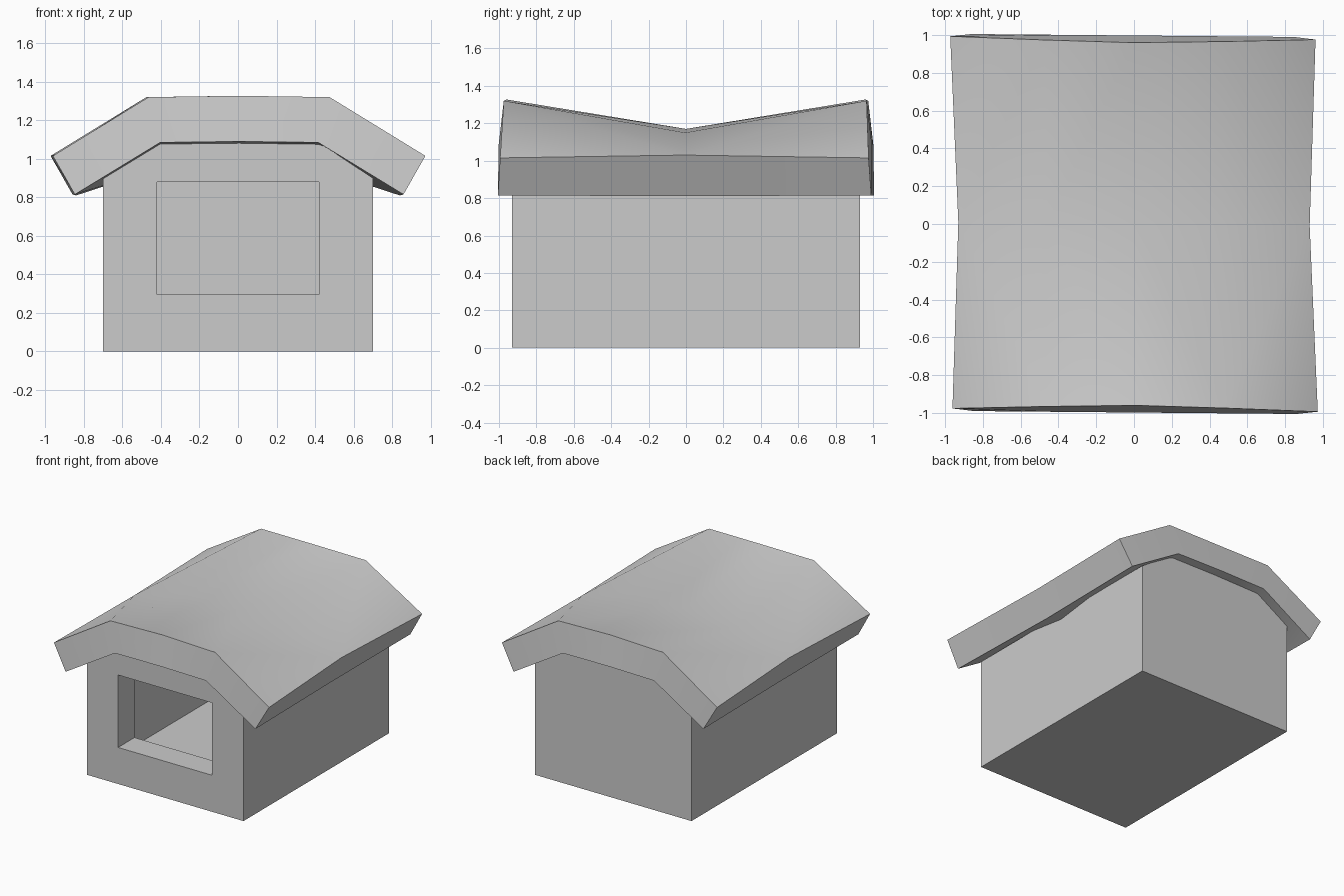
import bpy, bmesh

if "Cube" in bpy.data.objects:
    bpy.data.objects.remove(bpy.data.objects["Cube"])


def make_object(name, verts, faces):
    bm = bmesh.new()
    vs = [bm.verts.new(v) for v in verts]
    for f in faces:
        bm.faces.new([vs[i] for i in f])
    bmesh.ops.recalc_face_normals(bm, faces=bm.faces[:])
    mesh = bpy.data.meshes.new(name)
    bm.to_mesh(mesh)
    bm.free()
    ob = bpy.data.objects.new(name, mesh)
    bpy.context.collection.objects.link(ob)
    return ob


# House body: gabled shell with a doorway lined by a short tunnel
gable = [(-.7, 0), (.7, 0), (.7, .9), (.42, 1.085), (-.42, 1.085), (-.7, .9)]
door = [(-.42, .295), (.42, .295), (.42, .88), (-.42, .88)]
verts = [(x, -.93, z) for x, z in gable] + [(x, .93, z) for x, z in gable]
verts += [(x, -.93, z) for x, z in door] + [(x, -.72, z) for x, z in door]
faces = [(i, (i + 1) % 6, (i + 1) % 6 + 6, i + 6) for i in range(6)]
faces.append(tuple(range(11, 5, -1)))
faces += [(0, 1, 13, 12), (1, 2, 14, 13), (2, 3, 14),
          (3, 4, 15, 14), (4, 5, 15), (5, 0, 12, 15)]
faces += [(12 + i, 12 + (i + 1) % 4, 16 + (i + 1) % 4, 16 + i) for i in range(4)]
make_object("house_body", verts, faces)

# Roof: half cross-sections (x, z, end y), eave to ridge then under-ridge to lower eave
end_half = [(.967, 1.015, .985), (.47, 1.32, .97), (0, 1.327, .96),
            (0, 1.09, .998), (.41, 1.085, .998), (.853, .815, .998)]
mid_half = [(.93, 1.03, 0), (.46, 1.15, 0), (0, 1.17, 0),
            (0, .955, 0), (.41, .95, 0), (.84, .81, 0)]


def ring(half, side):
    top, under = half[:3], half[3:]
    loop = [(-x, z, y) for x, z, y in top]
    loop += top[1::-1]
    loop += under[::-1]
    loop += [(-x, z, y) for x, z, y in under[1:]]
    # slight hand-made skew
    return [(x - .006 * y * side, y * side - .009 * x, z) for x, z, y in loop]


verts = ring(end_half, -1) + ring(mid_half, 1) + ring(end_half, 1)
faces = []
for end in (0, 20):
    for i in range(10):
        j = (i + 1) % 10
        a, b, c, d = 10 + i, 10 + j, end + j, end + i
        if i == 0:      # slopes are split from mid eave to end crease
            faces += [(a, b, c), (a, c, d)]
        elif i == 3:
            faces += [(b, c, d), (b, d, a)]
        else:
            faces.append((a, b, c, d))
    # end caps as a strip of quads
    for i in range(4):
        faces.append((end + i, end + i + 1, end + 8 - i, end + 9 - i))

roof = make_object("roof", verts, faces)
bpy.ops.object.select_all(action='DESELECT')
roof.select_set(True)
bpy.context.view_layer.objects.active = roof
bpy.ops.object.shade_smooth_by_angle()
